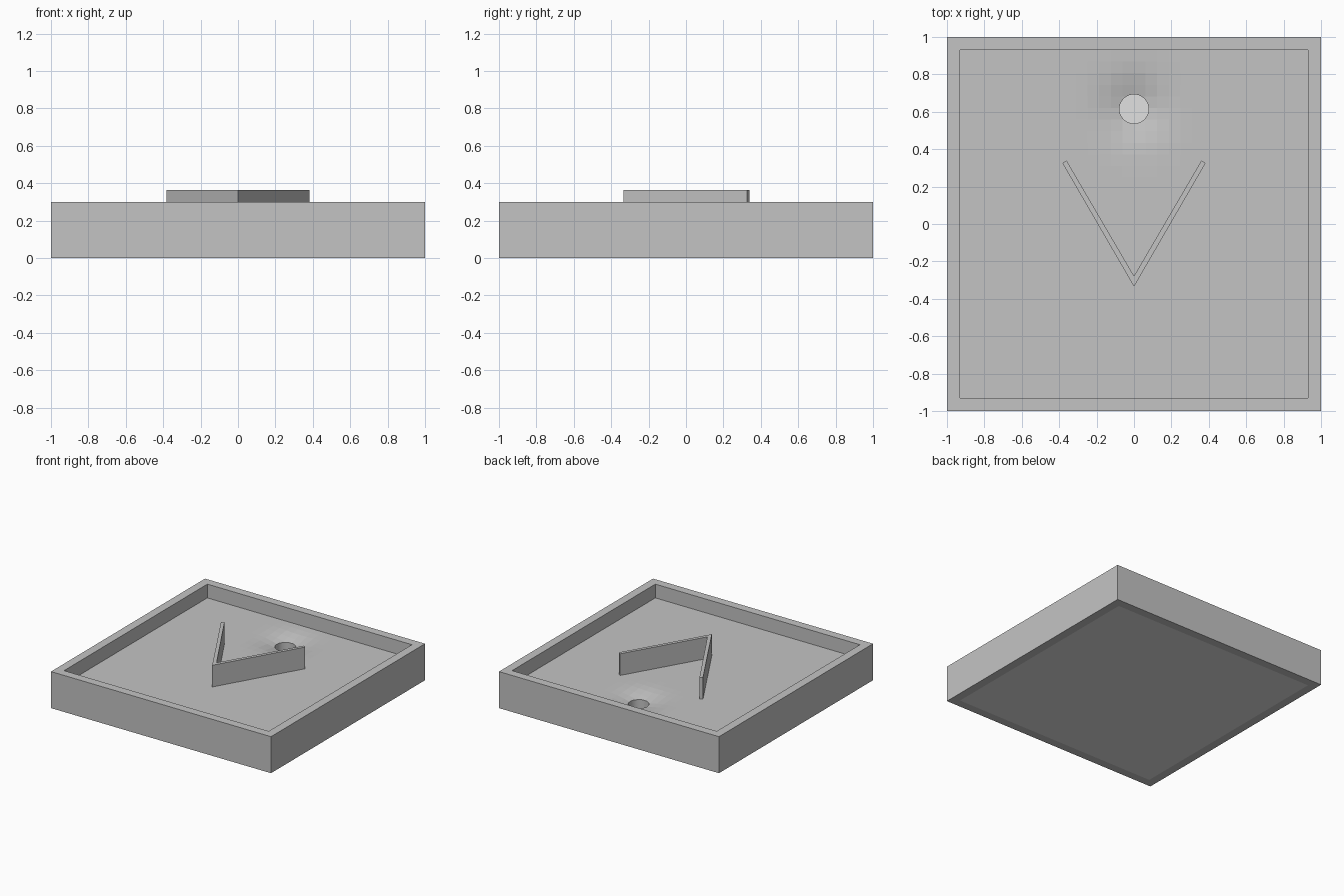
import bpy, bmesh, math
from mathutils import Vector

old = bpy.data.objects.get("Cube")
if old:
    bpy.data.objects.remove(old, do_unlink=True)

INNER, RIM_Z, FLOOR_Z = 0.93, 0.30, 0.187
HOLE = Vector((0, 0.615, 0))
HOLE_R = 0.078


def material(name, grey):
    m = bpy.data.materials.new(name)
    m.use_nodes = True
    colour = (grey, grey, grey, 1)
    m.diffuse_color = colour
    m.node_tree.nodes["Principled BSDF"].inputs["Base Color"].default_value = colour
    return m


body_grey = material("body_grey", 0.55)
light_grey = material("light_grey", 0.75)


def make_object(name, bm, *mats):
    bmesh.ops.recalc_face_normals(bm, faces=bm.faces)
    mesh = bpy.data.meshes.new(name)
    bm.to_mesh(mesh)
    bm.free()
    for m in mats:
        mesh.materials.append(m)
    ob = bpy.data.objects.new(name, mesh)
    bpy.context.scene.collection.objects.link(ob)
    return ob


# Tray floor: a grid that sinks softly around the hole
bm = bmesh.new()
bmesh.ops.create_grid(bm, x_segments=30, y_segments=30, size=INNER)
for v in bm.verts:
    r = (v.co - HOLE).length
    v.co.z = FLOOR_Z - 0.045 * math.exp(-(r / 0.15) ** 2)
border = [e for e in bm.edges if e.is_boundary]
for v in {v for e in border for v in e.verts}:
    v.co.z = FLOOR_Z

# Tray walls: inner side, rim, outer side and underside from the floor border
for half, z in ((INNER, RIM_Z), (1, RIM_Z), (1, 0), (INNER, 0)):
    geom = bmesh.ops.extrude_edge_only(bm, edges=border)["geom"]
    border = [g for g in geom if isinstance(g, bmesh.types.BMEdge)]
    verts = [g for g in geom if isinstance(g, bmesh.types.BMVert)]
    scale = half / max(abs(v.co.x) for v in verts)
    for v in verts:
        v.co = (v.co.x * scale, v.co.y * scale, z)
bmesh.ops.contextual_create(bm, geom=border)
tray = make_object("tray", bm, body_grey, light_grey)

# Hole cutter
bm = bmesh.new()
bmesh.ops.create_cone(bm, cap_ends=True, segments=40, radius1=HOLE_R,
                      radius2=HOLE_R, depth=0.4)
bmesh.ops.translate(bm, verts=bm.verts, vec=HOLE + Vector((0, 0, 0.205)))
cutter = make_object("hole_cutter", bm, body_grey)
cutter.hide_render = True
cut = tray.modifiers.new("hole", "BOOLEAN")
cut.operation = "DIFFERENCE"
cut.solver = "EXACT"
cut.object = cutter
bpy.context.view_layer.objects.active = tray
tray.select_set(True)
bpy.ops.object.modifier_apply(modifier=cut.name)
bpy.data.objects.remove(cutter, do_unlink=True)

# Light base plate under the floor and at the bottom of the hole; round hole side
for p in tray.data.polygons:
    c = p.center
    inside = max(abs(c.x), abs(c.y)) < INNER
    p.material_index = int(c.z < 0.02 and abs(p.normal.z) > 0.9 and inside)
    p.use_smooth = abs(p.normal.z) < 0.1 and (c.xy - HOLE.xy).length < HOLE_R * 1.05

# V-shaped barrier: half outline mirrored, then extruded upward
half = [(0.383, 0.326), (0.361, 0.34)]
outline = [(0, -0.335)] + half + [(0, -0.278)] + [(-x, y) for x, y in reversed(half)]
bm = bmesh.new()
face = bm.faces.new([bm.verts.new((x, y, 0.18)) for x, y in outline])
top = bmesh.ops.extrude_face_region(bm, geom=[face])["geom"]
bmesh.ops.translate(bm, vec=(0, 0, 0.185),
                    verts=[g for g in top if isinstance(g, bmesh.types.BMVert)])
make_object("v_barrier", bm, body_grey)
